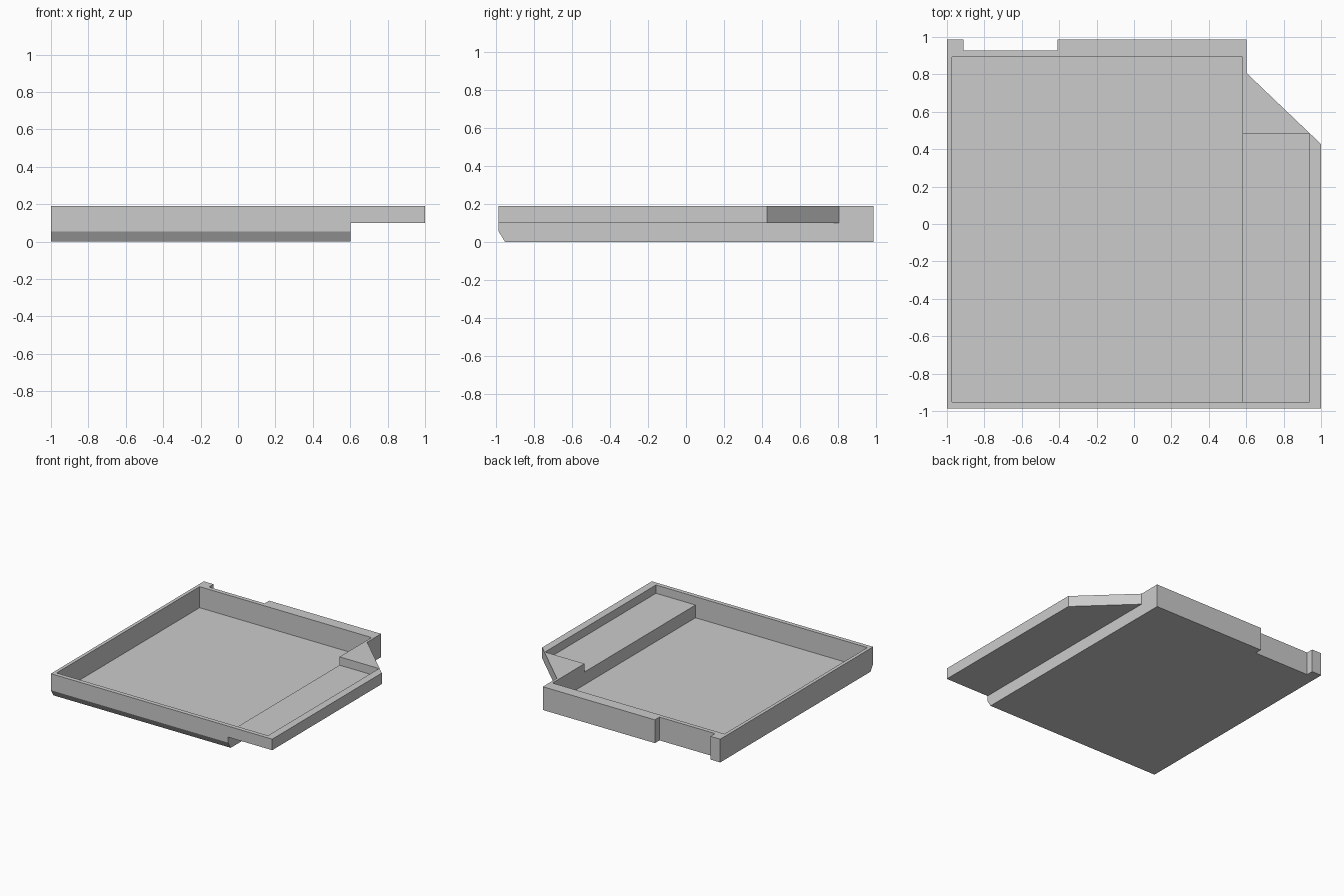
import bpy
import bmesh
from mathutils import Vector

cube = bpy.data.objects.get("Cube")
if cube:
    bpy.data.objects.remove(cube, do_unlink=True)

grey = bpy.data.materials.new("plain grey")
grey.use_nodes = True
colour = (0.6, 0.6, 0.6, 1)
grey.diffuse_color = colour
grey.node_tree.nodes["Principled BSDF"].inputs["Base Color"].default_value = colour


def prism(name, points, sweep):
    """Sweep a flat polygon of 3D points along a vector into a closed solid."""
    bm = bmesh.new()
    face = bm.faces.new([bm.verts.new(p) for p in points])
    swept = bmesh.ops.extrude_face_region(bm, geom=[face])["geom"]
    verts = [v for v in swept if isinstance(v, bmesh.types.BMVert)]
    bmesh.ops.translate(bm, verts=verts, vec=Vector(sweep))
    bmesh.ops.recalc_face_normals(bm, faces=bm.faces)
    mesh = bpy.data.meshes.new(name)
    bm.to_mesh(mesh)
    bm.free()
    mesh.materials.append(grey)
    obj = bpy.data.objects.new(name, mesh)
    bpy.context.collection.objects.link(obj)
    return obj


def block(name, x0, x1, y0, y1, z0, z1):
    corners = [(x0, y0, z0), (x1, y0, z0), (x1, y1, z0), (x0, y1, z0)]
    return prism(name, corners, (0, 0, z1 - z0))


TOP, SHELF_BASE, SHELF_FLOOR, FLOOR = 0.19, 0.1, 0.122, 0.018
BACK, STEP_X, OVER = 0.987, 0.602, 0.1

# Tray body: outline with a rear notch and a clipped rear corner
outline = [(-1, -BACK), (1, -BACK), (1, 0.427), (STEP_X, 0.807), (STEP_X, BACK),
           (-0.41, BACK), (-0.41, 0.928), (-0.912, 0.928), (-0.912, BACK), (-1, BACK)]
tray = prism("tray", [(x, y, 0) for x, y in outline], (0, 0, TOP))

# Cutters: raised side shelf, front chamfer, deep pocket, shallow pocket
wedge = [(-1 - OVER, -BACK - 0.034, 0.11), (-1 - OVER, -BACK + 0.068, -0.055),
         (-1 - OVER, -BACK - OVER, -0.055)]
cutters = [
    block("shelf_underside_cutter", STEP_X, 1 + OVER, -1 - OVER, 1 + OVER, -OVER, SHELF_BASE),
    prism("front_chamfer_cutter", wedge, (2 + 2 * OVER, 0, 0)),
    block("deep_pocket_cutter", -0.972, 0.581, -0.952, 0.893, FLOOR, TOP + OVER),
    block("shallow_pocket_cutter", 0.4, 0.938, -0.952, 0.48, SHELF_FLOOR, TOP + OVER),
]
for cutter in cutters:
    cutter.hide_render = True
    mod = tray.modifiers.new(cutter.name, "BOOLEAN")
    mod.operation = "DIFFERENCE"
    mod.solver = "EXACT"
    mod.object = cutter

# Bake the cuts into the tray and drop the cutters
bpy.context.view_layer.update()
graph = bpy.context.evaluated_depsgraph_get()
result = bpy.data.meshes.new_from_object(tray.evaluated_get(graph))
tray.modifiers.clear()
tray.data = result
for cutter in cutters:
    bpy.data.objects.remove(cutter, do_unlink=True)
